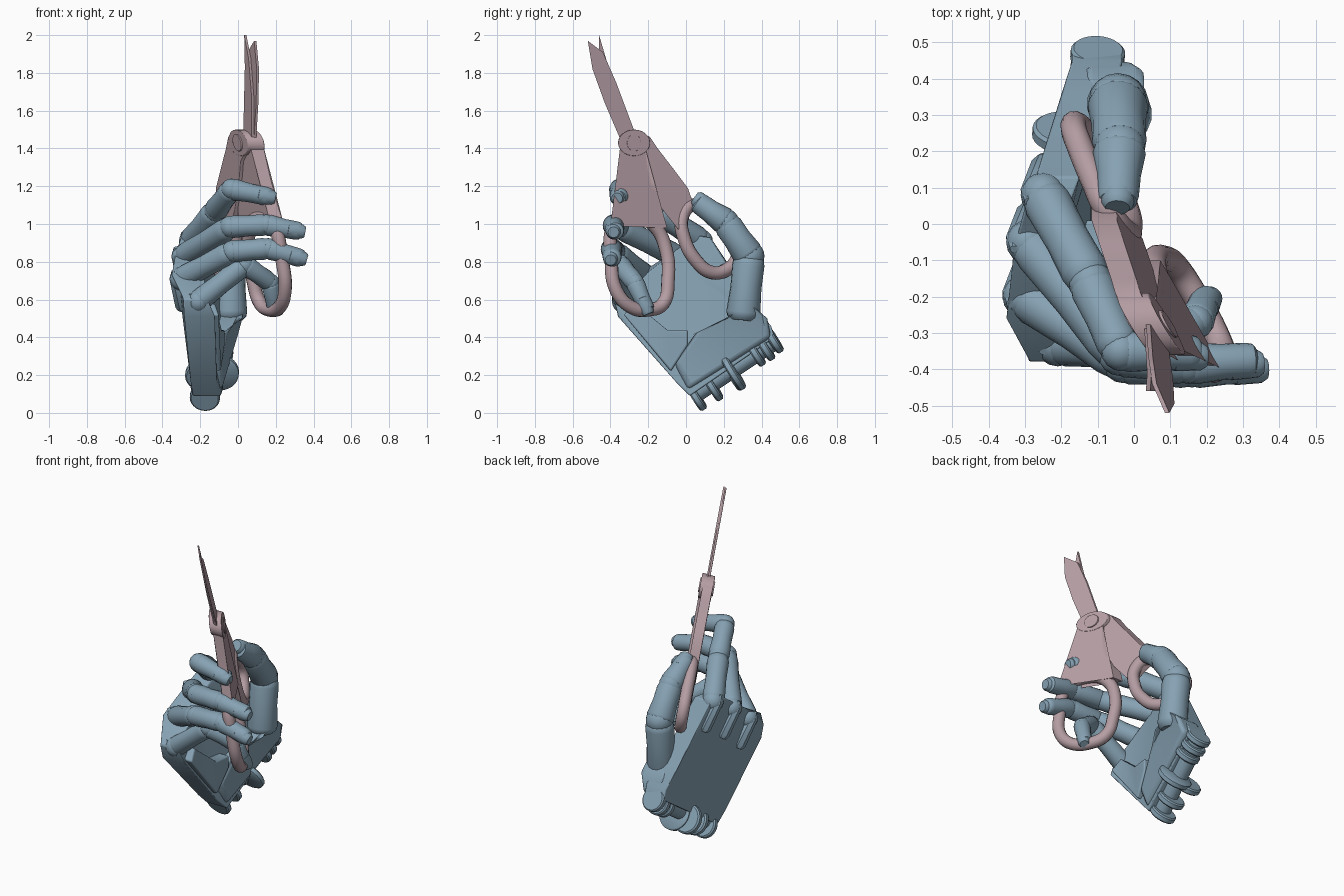
import bpy, bmesh, math
from mathutils import Vector as V

if "Cube" in bpy.data.objects:
    bpy.data.objects.remove(bpy.data.objects["Cube"])


def material(name, col):
    m = bpy.data.materials.new(name)
    m.diffuse_color = col
    m.use_nodes = True
    m.node_tree.nodes["Principled BSDF"].inputs["Base Color"].default_value = m.diffuse_color
    return m


BLUE = material("hand_blue", (0.24, 0.36, 0.45, 1))
PINK = material("scissor_pink", (0.46, 0.34, 0.37, 1))


def finish(name, bm, mat, bevel=0):
    bmesh.ops.recalc_face_normals(bm, faces=bm.faces[:])
    me = bpy.data.meshes.new(name)
    bm.to_mesh(me)
    bm.free()
    ob = bpy.data.objects.new(name, me)
    bpy.context.collection.objects.link(ob)
    me.materials.append(mat)
    if bevel:
        b = ob.modifiers.new("bevel", 'BEVEL')
        b.width, b.segments, b.limit_method = bevel, 3, 'ANGLE'
        b.angle_limit = math.radians(40)
    bpy.ops.object.select_all(action='DESELECT')
    ob.select_set(True)
    bpy.context.view_layer.objects.active = ob
    bpy.ops.object.shade_smooth_by_angle(angle=math.radians(40))
    return ob


def slab(name, rows, mat, bevel):
    """Outline rows of (y, z, back x, front x) made into a solid."""
    bm = bmesh.new()
    lo = [bm.verts.new((b, y, z)) for y, z, b, f in rows]
    hi = [bm.verts.new((f, y, z)) for y, z, b, f in rows]
    n = len(rows)
    caps = [bm.faces.new(lo), bm.faces.new(hi)]
    for i in range(n):
        j = (i + 1) % n
        bm.faces.new((lo[i], lo[j], hi[j], hi[i]))
    bmesh.ops.triangulate(bm, faces=caps, ngon_method='EAR_CLIP')
    return finish(name, bm, mat, bevel)


def lathe(name, a, b, profile, mat, n=18):
    """Turned solid from a to b; profile rows are (fraction of length, radius)."""
    a, b = V(a), V(b)
    d = b - a
    q = d.to_track_quat('Z', 'Y')
    bm = bmesh.new()
    rings = []
    for t, r in profile:
        rings.append([bm.verts.new(a + d * t + q @ V((r * math.cos(k * math.tau / n),
                      r * math.sin(k * math.tau / n), 0))) for k in range(n)])
    for p, s in zip(rings, rings[1:]):
        for k in range(n):
            bm.faces.new((p[k], p[k - 1], s[k - 1], s[k]))
    bm.faces.new(rings[0])
    bm.faces.new(rings[-1])
    return finish(name, bm, mat)


def ball(name, c, r):
    bm = bmesh.new()
    bmesh.ops.create_uvsphere(bm, u_segments=16, v_segments=10, radius=r)
    bmesh.ops.translate(bm, verts=bm.verts[:], vec=c)
    finish(name, bm, BLUE)


def digit(name, pts, radii, nail_side):
    """Phalanges with joint balls and a small nail at the tip."""
    for i, (a, b) in enumerate(zip(pts, pts[1:])):
        r, s = radii[i], radii[i + 1]
        m = (r + s) / 2
        lathe(f"{name}_phalanx_{i + 1}", a, b,
              [(-.03, r * .7), (.03, r * .94), (.1, r), (.5, m * .95), (.86, s * 1.03), (.96, s * .95), (1.0, s * .75)],
              BLUE)
        if i:
            ball(f"{name}_joint_{i}", a, r * .97)
    tip, prev = V(pts[-1]), V(pts[-2])
    d = (tip - prev).normalized()
    s = radii[-1]
    o = V(nail_side) * s * .2
    lathe(name + "_nail", tip - d * .08 + o, tip + d * .02 + o,
          [(0, s * .6), (.1, s * .88), (.85, s * .8), (1, s * .6)], BLUE)


# Palm shell
slab("palm", [(-.05, .16, -.25, -.11), (-.36, .51, -.285, -.12), (-.38, .60, -.29, -.16), (-.26, .73, -.355, -.22),
              (-.08, .84, -.335, -.20), (.05, .94, -.30, -.18), (.13, .93, -.27, -.15),
              (.36, .57, -.20, -.06), (.45, .46, -.17, -.03), (.47, .40, -.17, -.03), (.02, .09, -.24, -.09)], BLUE, .02)
# Thumb mound on the palm
slab("thumb_mound", [(.01, .12, -.18, -.08), (.45, .40, -.14, .0), (.43, .50, -.14, .03), (.34, .58, -.13, .03),
                     (.22, .50, -.13, .04), (.05, .42, -.2, -.06), (-.06, .26, -.2, -.09)], BLUE, .025)
# Raised side panel near the little finger
slab("palm_side_panel", [(-.08, .22, -.2, -.09), (-.33, .52, -.2, -.10), (-.27, .58, -.2, -.12),
                         (-.10, .44, -.2, -.085), (.01, .44, -.2, -.07), (.01, .36, -.2, -.07)], BLUE, .01)

# Wrist hinge discs
w = V((.07, .84, .52)).normalized()
for i, (x, y, z, r) in enumerate([(-.175, .055, .085, .08), (-.165, .14, .14, .085), (-.10, .25, .215, .105),
                                  (-.19, .25, .20, .09), (-.10, .37, .315, .075), (-.10, .42, .345, .075),
                                  (-.10, .465, .385, .075)]):
    c = V((x, y, z))
    lathe(f"wrist_disc_{i + 1}", c - w * .02, c + w * .02, [(0, r * .9), (.2, r), (.8, r), (1, r * .9)], BLUE, 28)
lathe("wrist_pin", (-.17, .06, .11), (-.10, .45, .37), [(0, .05), (1, .05)], BLUE)

# Fingers and thumb
digits = {
    "index": ([(-.25, .08, .91), (-.12, -.16, 1.07), (-.035, -.35, 1.185), (.18, -.355, 1.14)],
              [.066, .063, .057, .048], (0, -1, 0)),
    "middle": ([(-.29, -.05, .83), (-.04, -.36, .985), (.15, -.385, .995), (.335, -.375, .96)],
               [.063, .06, .057, .048], (0, -1, 0)),
    "ring": ([(-.30, -.20, .71), (-.03, -.38, .855), (.16, -.395, .87), (.345, -.39, .815)],
             [.063, .06, .057, .048], (0, -1, 0)),
    "little": ([(-.21, -.33, .59), (.035, -.35, .785), (.17, -.27, .69), (.20, -.205, .54)],
               [.06, .055, .05, .043], (1, 0, 0)),
    "thumb": ([(-.04, .30, .50), (-.045, .335, .83), (-.04, .21, 1.01), (-.045, .055, 1.12)],
              [.09, .083, .073, .056], (0, .55, .83)),
}
for nm, (pts, radii, side) in digits.items():
    digit(nm, pts, radii, side)
    if nm != "thumb":
        # Knuckle hinge and the slat behind it
        k = V(pts[0])
        ball(nm + "_knuckle", k, .062)
        lathe(nm + "_knuckle_slat", k + V((.01, .09, -.16)), k + V((-.04, -.02, .045)),
              [(0, .03), (.1, .04), (.8, .035), (1, .012)], BLUE, 8)


# Scissors lie in one tilted plane, described by its y and z
def px(y, z):
    return .158 - .58 * y - .19 * z


def plate(name, pts, off, t, bevel):
    slab(name, [(y, z, px(y, z) + off - t / 2, px(y, z) + off + t / 2) for y, z in pts], PINK, bevel)


def ring(name, pts, r):
    cu = bpy.data.curves.new(name, 'CURVE')
    cu.dimensions, cu.bevel_depth, cu.bevel_resolution = '3D', r, 4
    cu.resolution_u = 6
    sp = cu.splines.new('BEZIER')
    sp.bezier_points.add(len(pts) - 1)
    for p, (y, z) in zip(sp.bezier_points, pts):
        p.co = (px(y, z), y, z)
        p.handle_left_type = p.handle_right_type = 'AUTO'
    sp.use_cyclic_u = True
    cu.materials.append(PINK)
    ob = bpy.data.objects.new(name, cu)
    bpy.context.collection.objects.link(ob)
    bpy.ops.object.select_all(action='DESELECT')
    ob.select_set(True)
    bpy.context.view_layer.objects.active = ob
    bpy.ops.object.convert(target='MESH')
    bpy.ops.object.shade_smooth()


# Blades
plate("rear_blade", [(-.46, 2.0), (-.41, 1.83), (-.27, 1.45), (-.34, 1.43), (-.42, 1.67), (-.46, 1.88)], -.006, .012, 0)
plate("front_blade", [(-.52, 1.97), (-.495, 1.82), (-.43, 1.64), (-.34, 1.43), (-.25, 1.43), (-.37, 1.75),
                      (-.44, 1.91)], .006, .012, 0)


# Pivot boss and screw
def disc(ry, rz):
    return [(-.275 + ry * math.cos(i * math.tau / 24), 1.43 + rz * math.sin(i * math.tau / 24)) for i in range(24)]


plate("pivot_boss", disc(.085, .07), 0, .09, .02)
plate("pivot_screw", disc(.037, .045), 0, .105, .006)
# Handle shanks
plate("thumb_shank", [(-.25, 1.49), (-.19, 1.46), (-.15, 1.40), (-.05, 1.27), (.01, 1.19), (.045, 1.09), (.01, 1.04),
                      (-.04, .97), (-.12, 1.07), (-.2, 1.2), (-.26, 1.33), (-.34, 1.40), (-.31, 1.47)], -.008, .07, .015)
plate("finger_shank", [(-.345, 1.44), (-.355, 1.25), (-.375, 1.10), (-.40, .99), (-.33, 1.01), (-.25, 1.02),
                       (-.15, .98), (-.10, .98), (-.13, 1.09), (-.19, 1.2), (-.22, 1.42)], .008, .07, .015)
# Handle loops
ring("thumb_loop", [(-.02, 1.04), (-.005, .91), (.05, .81), (.13, .745), (.21, .755), (.27, .82), (.265, .90),
                    (.20, .98), (.12, 1.05), (.04, 1.10)], .036)
ring("finger_loop", [(-.375, 1.0), (-.395, .80), (-.37, .65), (-.29, .56), (-.20, .545), (-.12, .58), (-.095, .70),
                     (-.105, .86), (-.16, .98), (-.26, 1.04)], .036)
